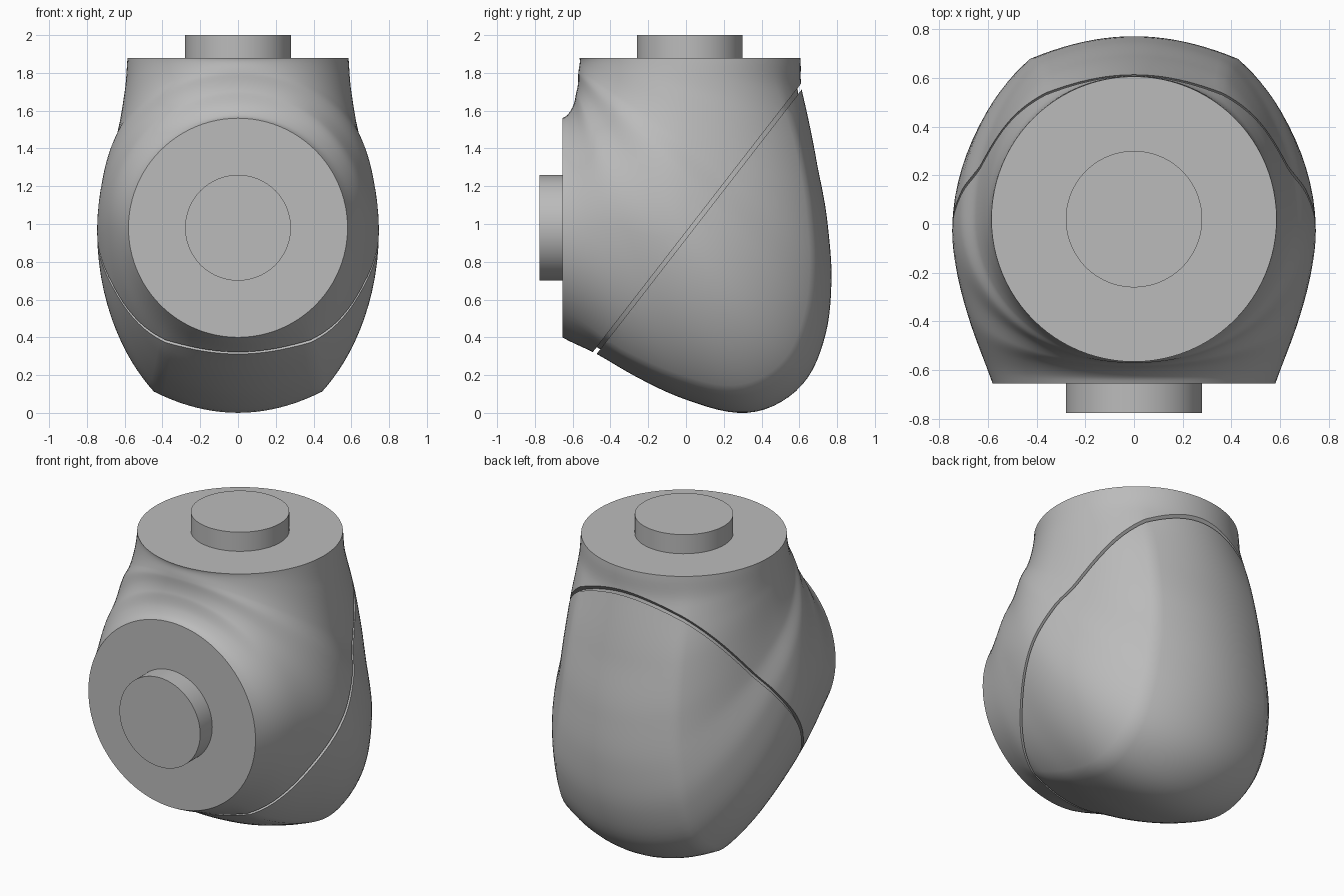
import bpy, bmesh, math
from mathutils import Vector, Matrix

default = bpy.data.objects.get("Cube")
if default:
    bpy.data.objects.remove(default, do_unlink=True)

# One plain grey for the whole joint
grey = bpy.data.materials.new("satin grey")
grey.use_nodes = True
colour = (0.5, 0.5, 0.5, 1)
grey.diffuse_color = colour
grey.node_tree.nodes["Principled BSDF"].inputs["Base Color"].default_value = colour

RINGS, QUARTER, CREASE = 72, 24, 10
HINGE_Y, HINGE_Z = -0.655, 1.88      # line where the two flange planes meet
KNOB_R, KNOB_H = 0.28, 0.12
TOP_Y, FRONT_Z = 0.02, 0.98          # flange axes


def polar(y, z):
    """Angle and distance of a side-profile point from the hinge."""
    dy, dz = y - HINGE_Y, HINGE_Z - z
    return math.degrees(math.atan2(dz, dy)), math.hypot(dy, dz)


def curve(points, a):
    """Smooth interpolation through (angle, value) pairs."""
    def slope(i):
        lo, hi = max(i - 1, 0), min(i + 1, len(points) - 1)
        return (points[hi][1] - points[lo][1]) / (points[hi][0] - points[lo][0])
    i = 0
    while i < len(points) - 2 and a > points[i + 1][0]:
        i += 1
    (a0, v0), (a1, v1) = points[i], points[i + 1]
    d = a1 - a0
    t = (a - a0) / d
    h = t * t * (3 - 2 * t)
    return (v0 + (v1 - v0) * h
            + d * slope(i) * t * (1 - t) ** 2 - d * slope(i + 1) * t * t * (1 - t))


# Side profiles: outer back, inner throat, and line of greatest width
outer = [polar(*p) for p in (
    (0.605, 1.88), (0.615, 1.7), (0.69, 1.34), (0.75, 1.0), (0.77, 0.7),
    (0.74, 0.42), (0.64, 0.18), (0.47, 0.04), (0.28, 0), (0, 0.07),
    (-0.28, 0.2), (-0.47, 0.31), (-0.655, 0.4))]
inner = [polar(*p) for p in (
    (-0.565, 1.88), (-0.57, 1.8), (-0.58, 1.7), (-0.6, 1.62),
    (-0.63, 1.575), (-0.655, 1.56))]
middle = [polar(*p) for p in (
    (0.02, 1.88), (0.02, 1.7), (0.02, 1.4), (0.03, 1.19), (-0.05, 0.95),
    (-0.37, 0.98), (-0.655, 0.98))]
width = [(0, 0.585), (15, 0.6), (35, 0.65), (45, 0.715), (57, 0.745),
         (72.4, 0.68), (90, 0.58)]


def back_section(i):
    """Unit outer half-section: shallow arc, soft corner, full flank."""
    if i <= CREASE:
        x = 0.61 * i / CREASE
        return Vector((x, 1 - 0.12 * (x / 0.61) ** 2))
    t = (i - CREASE) / (QUARTER - CREASE)
    s = 1 - t
    p = [Vector(v) for v in ((0.61, 0.88), (0.8, 0.72), (1, 0.42), (1, 0))]
    return p[0] * s ** 3 + p[1] * 3 * s * s * t + p[2] * 3 * s * t * t + p[3] * t ** 3


def half_section(a):
    """Points (x, distance from hinge) from the outer to the inner edge."""
    ro, ri, rm, w = (curve(c, a) for c in (outer, inner, middle, width))
    b = max(0, min(1, a / 25, (90 - a) / 12))
    b = b * b * (3 - 2 * b)
    pts = []
    for i in range(2 * QUARTER + 1):
        th = i * math.pi / 2 / QUARTER
        e = Vector((math.sin(th), math.cos(th)))
        if i < QUARTER:
            e = e.lerp(back_section(i), b)
        reach = ro - rm if i <= QUARTER else rm - ri
        pts.append((w * e.x, rm + reach * e.y))
    return pts


def elbow():
    """Closed loft from the top flange round to the front flange."""
    bm = bmesh.new()
    rings = []
    for k in range(RINGS + 1):
        a = 90 * k / RINGS
        half = half_section(a)
        full = half + [(-x, r) for x, r in half[-2:0:-1]]
        ca, sa = math.cos(math.radians(a)), math.sin(math.radians(a))
        rings.append([bm.verts.new((x, HINGE_Y + r * ca, HINGE_Z - r * sa))
                      for x, r in full])
    n = len(rings[0])
    for r0, r1 in zip(rings, rings[1:]):
        for j in range(n):
            bm.faces.new((r0[j], r0[(j + 1) % n], r1[(j + 1) % n], r1[j]))
    bm.faces.new(rings[0])
    bm.faces.new(rings[-1])
    bmesh.ops.recalc_face_normals(bm, faces=bm.faces)
    return bm


def finish(name, bm):
    bmesh.ops.recalc_face_normals(bm, faces=bm.faces)
    mesh = bpy.data.meshes.new(name)
    bm.to_mesh(mesh)
    bm.free()
    ob = bpy.data.objects.new(name, mesh)
    bpy.context.collection.objects.link(ob)
    mesh.materials.append(grey)
    bpy.ops.object.select_all(action='DESELECT')
    ob.select_set(True)
    bpy.context.view_layer.objects.active = ob
    bpy.ops.object.shade_smooth_by_angle(angle=math.radians(35))
    return ob


# Slanted seam plane between housing and cover
seam_point = Vector((0, 0, 0.94))
seam_normal = Vector((0, -1.289, 1)).normalized()
GAP = 0.011


def keep(bm, offset, side):
    """Keep the part beyond the offset seam plane on one side, capped."""
    cut = bmesh.ops.bisect_plane(
        bm, geom=bm.verts[:] + bm.edges[:] + bm.faces[:],
        plane_co=seam_point + seam_normal * offset, plane_no=seam_normal * side,
        clear_inner=True)
    edges = [g for g in cut["geom_cut"] if isinstance(g, bmesh.types.BMEdge)]
    bmesh.ops.contextual_create(bm, geom=edges)


housing = elbow()
keep(housing, GAP, 1)
finish("main_housing", housing)

cover = elbow()
keep(cover, -GAP, -1)
finish("rear_cover", cover)

# Recessed core showing at the bottom of the seam groove
core = elbow()
keep(core, -GAP, 1)
keep(core, GAP, -1)
centre = sum((v.co for v in core.verts), Vector()) / len(core.verts)
shrink = Matrix.Diagonal((0.965, 0.965, 0.965, 1))
bmesh.ops.transform(core, matrix=Matrix.Translation(centre) @ shrink
                    @ Matrix.Translation(-centre), verts=core.verts)
along = seam_normal * GAP
for v in core.verts:      # restore thickness so the core meets both shells
    v.co += along * 0.05 * (1 if (v.co - seam_point).dot(seam_normal) > 0 else -1)
finish("seam_core", core)


# Drive shaft stubs on both flanges
def stub(name, location, rotation):
    bm = bmesh.new()
    bmesh.ops.create_cone(bm, cap_ends=True, segments=96, radius1=KNOB_R,
                          radius2=KNOB_R, depth=KNOB_H,
                          matrix=Matrix.Translation(location) @ rotation)
    finish(name, bm)


stub("top_shaft_stub", (0, TOP_Y, HINGE_Z + KNOB_H / 2), Matrix.Identity(4))
stub("front_shaft_stub", (0, HINGE_Y - KNOB_H / 2, FRONT_Z),
     Matrix.Rotation(math.pi / 2, 4, 'X'))
